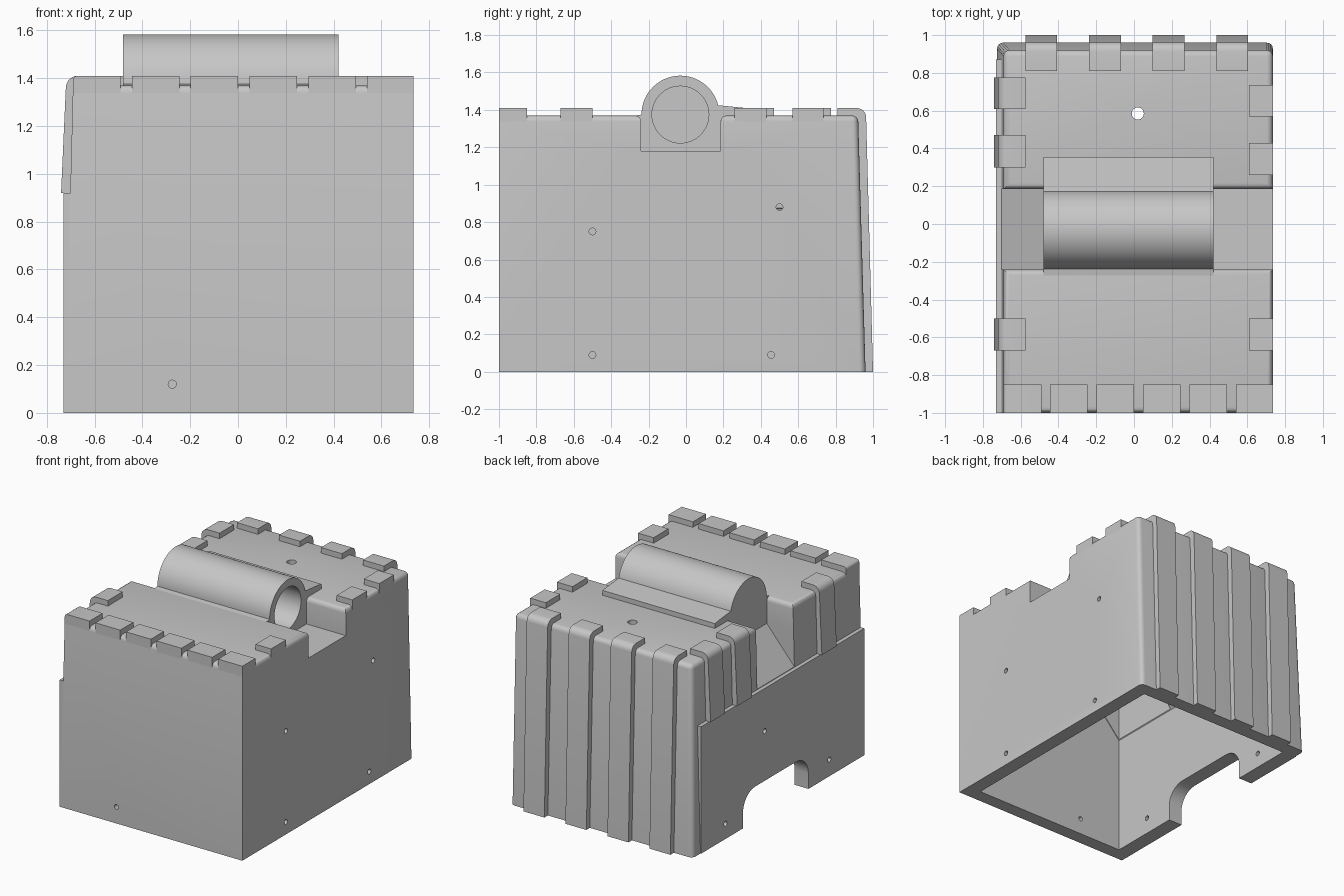
import bpy, bmesh, math
from mathutils import Matrix, Vector

default = bpy.data.objects.get("Cube")
if default:
    bpy.data.objects.remove(default, do_unlink=True)

GREY = (0.57, 0.57, 0.57, 1)
mat = bpy.data.materials.new("light grey")
mat.use_nodes = True
mat.diffuse_color = GREY
mat.node_tree.nodes["Principled BSDF"].inputs["Base Color"].default_value = GREY


def make(name, bm):
    bmesh.ops.recalc_face_normals(bm, faces=bm.faces)
    mesh = bpy.data.meshes.new(name)
    bm.to_mesh(mesh)
    bm.free()
    mesh.materials.append(mat)
    ob = bpy.data.objects.new(name, mesh)
    bpy.context.collection.objects.link(ob)
    return ob


def prism_bm(axis, pts, a, b):
    """Extrude a profile: axis x takes (y, z) points, axis y takes (x, z)."""
    bm = bmesh.new()
    at = (lambda p, t: (t, p[0], p[1])) if axis == "x" else (lambda p, t: (p[0], t, p[1]))
    ends = [[bm.verts.new(at(p, t)) for p in pts] for t in (a, b)]
    for ring in ends:
        bm.faces.new(ring)
    n = len(pts)
    for i in range(n):
        j = (i + 1) % n
        bm.faces.new((ends[0][i], ends[0][j], ends[1][j], ends[1][i]))
    return bm


def prism(name, axis, pts, a, b):
    return make(name, prism_bm(axis, pts, a, b))


def box(name, x, y, z):
    return prism(name, "x", [(y[0], z[0]), (y[1], z[0]), (y[1], z[1]), (y[0], z[1])], *x)


def rod(name, axis, centre, radius, length, sides=32):
    bm = bmesh.new()
    turn = Vector((0, 0, 1)).rotation_difference(Vector(axis)).to_matrix().to_4x4()
    bmesh.ops.create_cone(bm, cap_ends=True, segments=sides, radius1=radius, radius2=radius,
                          depth=length, matrix=Matrix.Translation(centre) @ turn)
    return make(name, bm)


def arc(cx, cz, r, start, end, steps):
    angles = [math.radians(start + (end - start) * i / steps) for i in range(steps + 1)]
    return [(cx + r * math.cos(t), cz + r * math.sin(t)) for t in angles]


def cut(target, cutters):
    bpy.context.view_layer.objects.active = target
    for c in cutters:
        mod = target.modifiers.new("cut", "BOOLEAN")
        mod.operation, mod.solver, mod.object = "DIFFERENCE", "EXACT", c
        bpy.ops.object.modifier_apply(modifier=mod.name)


# Main shell: tapered block with a cross channel and rounded edges
TOP, RIB_TOP, FLOOR, STEP = 1.37, 1.41, 1.18, 0.92
CH0, CH1, RIGHT = -0.24, 0.185, 0.735
bm = prism_bm("x", [(-1, 0), (-1, TOP), (CH0, TOP), (CH0, FLOOR), (CH1, FLOOR),
                    (CH1, TOP), (0.92, TOP), (0.96, 0)], -1, RIGHT)
for v in bm.verts:
    if v.co.x < 0:
        v.co.x = -0.725 + 0.035 * v.co.z / TOP
rounded = []
for e in bm.edges:
    p, q = (v.co for v in e.verts)
    top_edge = p.z > 1.3 and q.z > 1.3
    back_corner = min(p.y, q.y) > 0.9 and abs(p.z - q.z) > 1
    if top_edge or back_corner:
        rounded.append(e)
bmesh.ops.bevel(bm, geom=rounded, offset=0.032, segments=4, profile=0.5, affect="EDGES")
body = make("body_shell", bm)

# Flat lower panel on one side
panel = box("lower_side_panel", (-0.73, -0.66), (-1, 0.87), (0, STEP))

# Hollow inside and sloped end of the channel
cavity = prism("cavity_low", "y", [(0.63, -0.1), (0.63, 1.08), (-0.43, 1.08),
                                   (-0.62, 0.87), (-0.62, -0.1)], -0.9, 0.86)
cavity_front = box("cavity_front", (-0.615, 0.625), (-0.895, -0.34), (0.5, 1.27))
cavity_back = box("cavity_back", (-0.615, 0.625), (0.285, 0.855), (0.5, 1.27))
slope = prism("slope_cutter", "y", [(-0.471, 1.19), (-0.8, 1.19), (-0.8, 0.81)], CH0, CH1)

# Rounded opening at the foot of the panel side
opening = prism("opening_cutter", "x", [(0.39, -0.1)] + arc(0.25, 0.11, 0.14, 0, 90, 8)
                + arc(-0.22, 0.11, 0.14, 90, 180, 8) + [(-0.36, -0.1)], -0.8, -0.5)

# Small screw holes
side_holes = [rod("hole", (1, 0, 0), (-0.7, y, z), 0.018, 0.3, 20)
              for y, z in ((0.59, 0.11), (0.14, 0.61), (-0.6, 0.12))]
holes = [rod("hole", (1, 0, 0), (0.7, y, z), 0.018, 0.3, 20)
         for y, z in ((-0.5, 0.75), (0.5, 0.88), (-0.5, 0.09), (0.455, 0.09))]
holes.append(rod("hole", (0, 1, 0), (-0.275, -0.95, 0.12), 0.017, 0.3, 20))
holes.append(rod("hole", (0, 0, 1), (0.02, 0.585, 1.35), 0.032, 0.3, 24))

cut(body, [cavity, cavity_front, cavity_back, slope, opening] + side_holes + holes)
cut(panel, [opening] + side_holes)

# Arched barrel housing lying in the channel, with a blind bore
housing = prism("barrel_housing", "x", [(-0.28, 1.12), (CH1, 1.12), (CH1, 1.36)]
                + arc(-0.03, 1.375, 0.208, 0, 180, 40) + [(-0.28, 1.369)], -0.48, 0.42)
bore = rod("bore_cutter", (1, 0, 0), (0.1, -0.03, 1.375), 0.152, 1.0, 48)
cut(housing, [bore])
prism("barrel_flap", "x", [(0.14, 1.34), (0.14, 1.428), (0.3, 1.412), (0.355, 1.405),
                           (0.355, 1.36)], -0.48, 0.42)

for c in [cavity, cavity_front, cavity_back, slope, opening, bore] + side_holes + holes:
    bpy.data.objects.remove(c, do_unlink=True)

# Raised blocks along the front top edge
for i in range(6):
    x0 = -0.69 + 0.246 * i
    x1 = RIGHT if i == 5 else x0 + 0.199
    if i:
        box("front_top_block", (x0, x1), (-1, -0.85), (1.33, RIB_TOP))
    else:
        prism("front_top_block", "y", [(x0, 1.33), (x1, 1.33), (x1, RIB_TOP)]
              + arc(x0 + 0.02, RIB_TOP - 0.02, 0.02, 90, 180, 4), -1, -0.85)

# Raised blocks along the flat side's top edge
for y0, y1 in ((-0.67, -0.5), (0.26, 0.43), (0.57, 0.735)):
    box("side_top_block", (0.61, RIGHT), (y0, y1), (1.33, RIB_TOP))

# Wrap-over ribs down the full back
back_profile = [(0.81, 1.3), (0.81, RIB_TOP)] + arc(0.913, 1.36, 0.05, 90, 2, 6) \
    + [(1, 0), (0.9, 0), (0.87, 1.3)]
for i in range(4):
    x0 = -0.575 + 0.337 * i
    prism("back_rib", "x", back_profile, x0, x0 + 0.168)

# Short wrap-over ribs above the lower panel
side_profile = [(-0.575, 1.3), (-0.575, RIB_TOP)] + arc(-0.67, 1.36, 0.05, 90, 178, 6) \
    + [(-0.74, STEP), (-0.66, STEP), (-0.64, 1.3)]
for y0, y1 in ((-0.67, -0.5), (0.3, 0.47), (0.61, 0.775)):
    prism("side_rib", "y", side_profile, y0, y1)

# Smooth curved faces, keep hard edges
for ob in bpy.context.scene.objects:
    ob.select_set(ob.type == "MESH")
bpy.context.view_layer.objects.active = body
bpy.ops.object.shade_smooth_by_angle(angle=math.radians(30))
